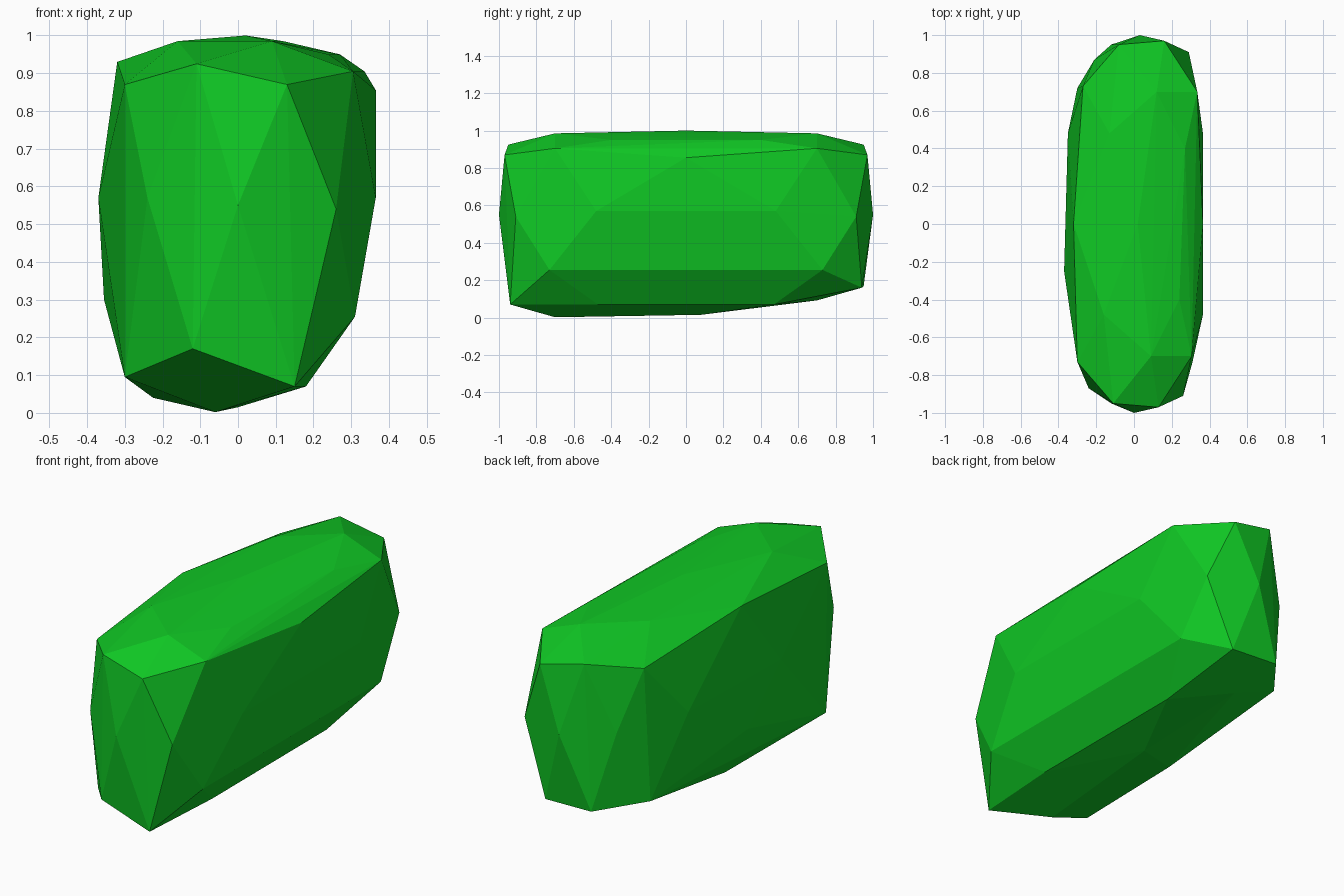
import bpy
import bmesh

# Remove the default cube
default_cube = bpy.data.objects.get("Cube")
if default_cube:
    bpy.data.objects.remove(default_cube, do_unlink=True)


def make_material(name, colour):
    material = bpy.data.materials.new(name)
    material.use_nodes = True
    material.diffuse_color = colour
    shader = material.node_tree.nodes["Principled BSDF"]
    shader.inputs["Base Color"].default_value = colour
    shader.inputs["Roughness"].default_value = 0.8
    return material


# Corners around the middle of the stone
middle_corners = [
    (0.02, 0, 1), (0.365, 0, 0.855), (0.24, 0, 0.95), (-0.32, 0, 0.93),
    (-0.355, 0, 0.3), (-0.225, 0, 0.04), (0.31, 0, 0.265), (0, 0.08, 0.015),
    (-0.37, -0.25, 0.57), (-0.35, 0.48, 0.57),
]

# Corners of the front half, repeated with slight changes at the rear
front_corners = [
    # tip and the ring around it
    (0, -1, 0.55), (0.13, -0.97, 0.87), (-0.11, -0.95, 0.925),
    (-0.24, -0.87, 0.57), (-0.12, -0.95, 0.17), (0.15, -0.94, 0.07),
    (0.26, -0.91, 0.54),
    # shoulder
    (0.09, -0.7, 0.985), (0.305, -0.7, 0.905), (0.31, -0.73, 0.255),
    (-0.06, -0.7, 0.002), (-0.3, -0.72, 0.095), (-0.3, -0.73, 0.87),
    # long sides
    (-0.16, -0.48, 0.985), (0.24, -0.4, 0.95), (0.365, -0.48, 0.57),
    (0.18, -0.47, 0.07),
]


def rear_corner(corner):
    """Mirror a front corner, leaning the top over and lifting the underside."""
    x, y, z = corner
    if z > 0.5 and abs(x) < 0.33:
        x += 0.03
    if z < 0.16 and y < -0.6:
        z += 0.09
    return x, -y, z


corners = middle_corners + front_corners
corners += [rear_corner(corner) for corner in front_corners]

# Wrap the corners in flat facets
bm = bmesh.new()
for corner in corners:
    bm.verts.new(corner)
bmesh.ops.convex_hull(bm, input=bm.verts[:], use_existing_faces=False)
loose = [vert for vert in bm.verts if not vert.link_faces]
bmesh.ops.delete(bm, geom=loose, context="VERTS")
bmesh.ops.recalc_face_normals(bm, faces=bm.faces[:])
for face in bm.faces:
    face.smooth = False

mesh = bpy.data.meshes.new("faceted_stone")
bm.to_mesh(mesh)
bm.free()
mesh.materials.append(make_material("bright_green", (0.005, 0.58, 0.018, 1)))

stone = bpy.data.objects.new("faceted_stone", mesh)
bpy.context.collection.objects.link(stone)
